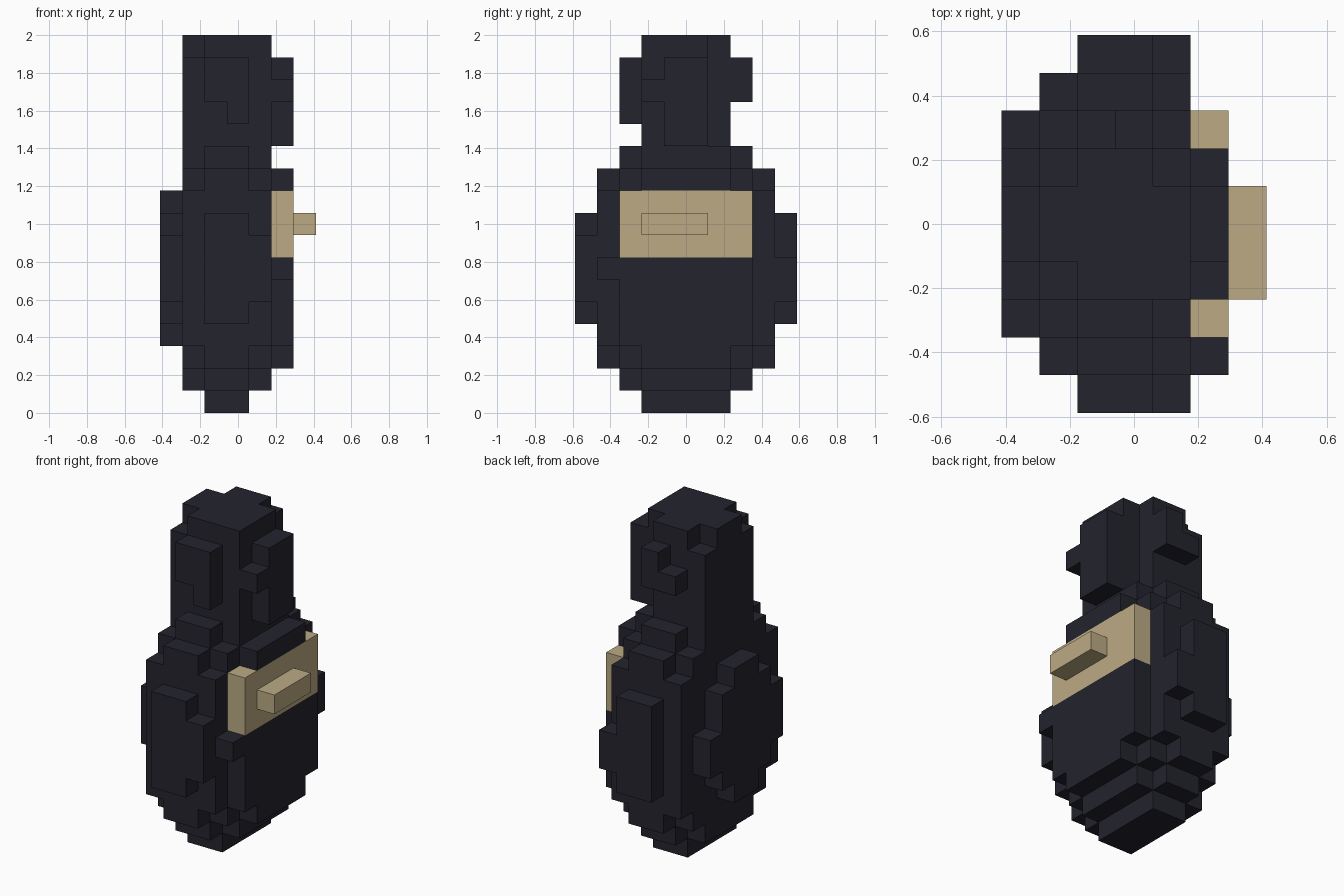
import bpy, bmesh
from mathutils import Vector
from itertools import product

cube = bpy.data.objects.get("Cube")
if cube:
    bpy.data.objects.remove(cube)

UNIT = 2 / 17
ORIGIN = Vector((-3.5, -5, 0))


def material(name, rgb):
    mat = bpy.data.materials.new(name)
    mat.use_nodes = True
    mat.diffuse_color = (*rgb, 1)
    mat.node_tree.nodes["Principled BSDF"].inputs["Base Color"].default_value = (*rgb, 1)
    return mat


def block(x, y, z):
    """All grid cells in inclusive x, y and z ranges."""
    spans = [range(a, b + 1) for a, b in (x, y, z)]
    return set(product(*spans))


def union(*blocks):
    return set().union(*blocks)


dark = material("dark glass", (0.017, 0.017, 0.027))
tan = material("tan paper", (0.503, 0.402, 0.231))

parts = {}

# Rounded flask: base, stepped core and shoulders
parts["flask_body"] = (dark, union(
    block((2, 3), (3, 6), (0, 0)),
    block((1, 4), (3, 6), (1, 1)), block((2, 3), (2, 7), (1, 1)),
    block((1, 4), (2, 7), (2, 10)), block((1, 4), (1, 8), (3, 9)),
    block((2, 3), (1, 8), (2, 10)),
    block((1, 4), (3, 6), (11, 11)), block((2, 3), (2, 7), (11, 11))))

# Bulges on the front and back
parts["front_bulge"] = (dark, union(
    block((2, 3), (0, 0), (4, 8)), block((4, 4), (0, 0), (5, 7))))
parts["back_bulge"] = (dark, union(
    block((2, 3), (9, 9), (4, 8)), block((4, 4), (9, 9), (5, 6))))

# Bulges on the two sides
parts["right_bulge"] = (dark, union(
    block((0, 0), (4, 5), (3, 9)), block((0, 0), (3, 6), (4, 8)),
    block((0, 0), (2, 7), (5, 6)), block((0, 0), (2, 2), (7, 7))))
parts["left_bulge"] = (dark, union(
    block((5, 5), (3, 6), (2, 2)), block((5, 5), (2, 7), (3, 6)),
    block((5, 5), (1, 1), (6, 6)), block((5, 5), (3, 6), (10, 10))))

# Neck with chipped corners
neck = block((1, 4), (3, 6), (12, 16))
neck -= block((4, 4), (6, 6), (12, 16))
neck -= {(1, 3, 16), (1, 6, 16)}
parts["neck"] = (dark, neck)

# Drips around the rim
parts["front_drip"] = (dark, union(
    block((2, 3), (2, 2), (14, 15)), block((3, 3), (2, 2), (13, 13))))
parts["back_drip"] = (dark, union(
    block((3, 3), (7, 7), (14, 15)), block((2, 2), (7, 7), (14, 14))))
parts["left_drip"] = (dark, union(
    block((5, 5), (4, 5), (12, 15)), block((5, 5), (3, 3), (14, 14))))

# Label and its raised strip
parts["label"] = (tan, block((5, 5), (2, 7), (7, 9)))
parts["label_strip"] = (tan, block((6, 6), (3, 5), (8, 8)))

occupied = union(*(cells for _, cells in parts.values()))


def build(name, mat, cells):
    """Make a mesh from the exposed sides of the cells."""
    bm = bmesh.new()
    for cell in sorted(cells):
        centre = Vector(cell) + Vector((0.5, 0.5, 0.5)) + ORIGIN
        for axis, sign in product(range(3), (-1, 1)):
            normal = Vector((0, 0, 0))
            normal[axis] = sign
            if tuple(int(c + n) for c, n in zip(cell, normal)) in occupied:
                continue
            u, v = Vector((0, 0, 0)), Vector((0, 0, 0))
            u[(axis + 1) % 3] = 0.5
            v[(axis + 2) % 3] = 0.5 * sign
            mid = centre + normal / 2
            corners = (mid - u - v, mid + u - v, mid + u + v, mid - u + v)
            bm.faces.new([bm.verts.new(c * UNIT) for c in corners])
    bmesh.ops.remove_doubles(bm, verts=bm.verts, dist=UNIT / 100)
    bmesh.ops.dissolve_limit(bm, angle_limit=0.01, verts=bm.verts, edges=bm.edges)
    mesh = bpy.data.meshes.new(name)
    bm.to_mesh(mesh)
    bm.free()
    mesh.materials.append(mat)
    bpy.context.collection.objects.link(bpy.data.objects.new(name, mesh))


for name, (mat, cells) in parts.items():
    build(name, mat, cells)
